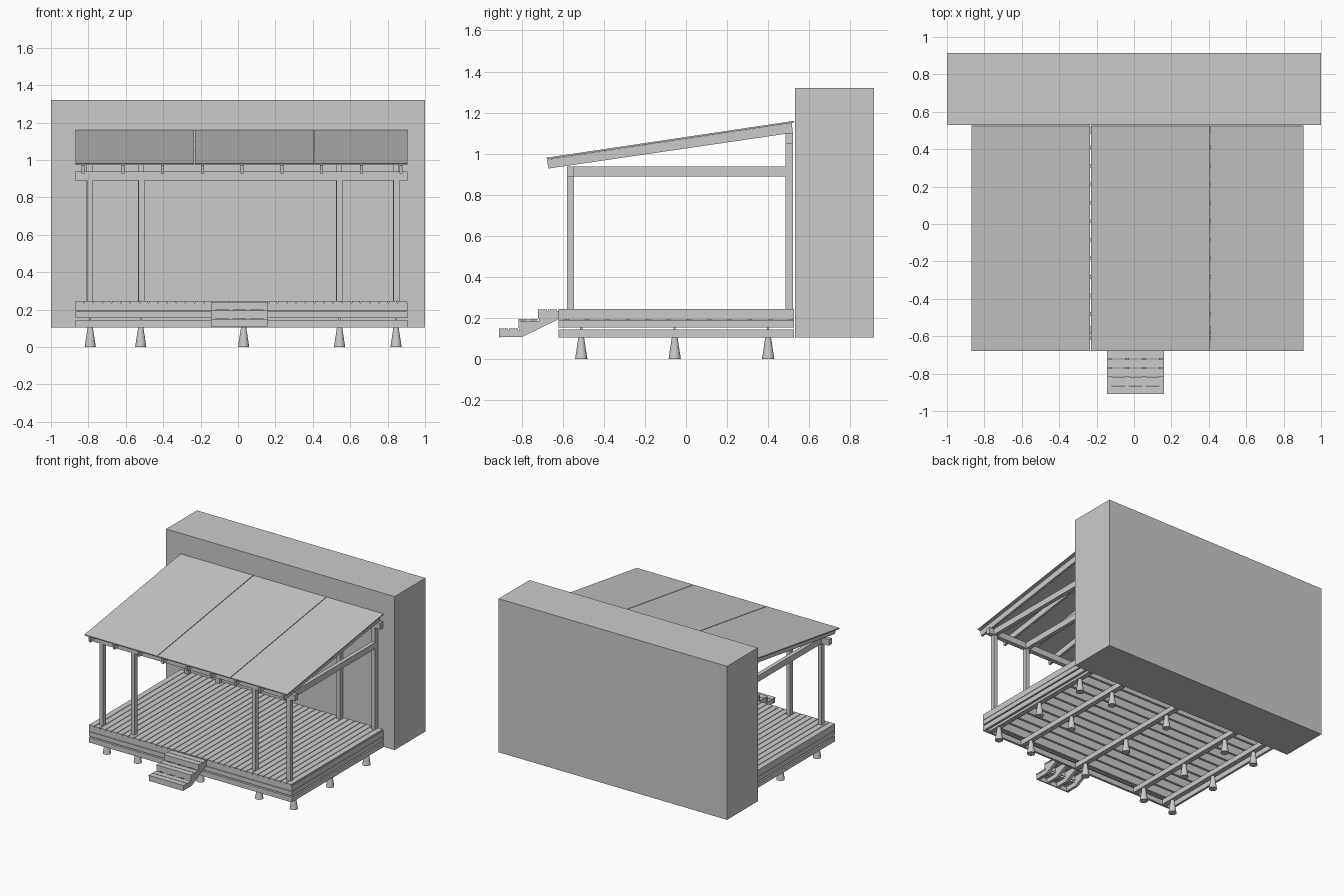
import bpy
import bmesh
import math
from mathutils import Matrix, Vector

old = bpy.data.objects.get("Cube")
if old:
    bpy.data.objects.remove(old, do_unlink=True)

grey = bpy.data.materials.new("plain grey")
grey.use_nodes = True
GREY = (0.6, 0.6, 0.6, 1.0)
grey.diffuse_color = GREY
grey.node_tree.nodes["Principled BSDF"].inputs["Base Color"].default_value = GREY


def finish(name, bm):
    bmesh.ops.recalc_face_normals(bm, faces=bm.faces)
    mesh = bpy.data.meshes.new(name)
    bm.to_mesh(mesh)
    bm.free()
    mesh.materials.append(grey)
    obj = bpy.data.objects.new(name, mesh)
    bpy.context.collection.objects.link(obj)
    return obj


def box(name, x, y, z):
    """Box from (low, high) pairs on each axis."""
    spans = (x, y, z)
    centre = Vector([(a + b) / 2 for a, b in spans])
    size = [b - a for a, b in spans]
    bm = bmesh.new()
    bmesh.ops.create_cube(bm, size=1, matrix=Matrix.Translation(centre) @ Matrix.Diagonal((*size, 1)))
    return finish(name, bm)


def extrude_x(name, profile, x):
    """Extrude a (y, z) profile between two x positions."""
    bm = bmesh.new()
    face = bm.faces.new([bm.verts.new((x[0], *p)) for p in profile])
    moved = bmesh.ops.extrude_face_region(bm, geom=[face])["geom"]
    verts = [v for v in moved if isinstance(v, bmesh.types.BMVert)]
    bmesh.ops.translate(bm, verts=verts, vec=(x[1] - x[0], 0, 0))
    return finish(name, bm)


def around(c, width):
    return (c - width / 2, c + width / 2)


LEFT, RIGHT = -0.87, 0.905
FRONT, BACK = -0.62, 0.525
FRONT_POST = (-0.58, -0.545)
REAR_POST = (0.485, 0.52)
POST_X = (-0.79, -0.515, 0.543, 0.848)
BEAM_X = (-0.79, -0.52, 0.03, 0.543, 0.845)
FOOT_Y = (-0.51, -0.055, 0.4)

# House wall
box("house_wall", (-1, 1), (0.53, 0.915), (0.105, 1.32))

# Footings and ground beams
for x in BEAM_X:
    box("ground_beam", around(x, 0.04), (FRONT + 0.02, BACK), (0.105, 0.145))
    for y in FOOT_Y:
        bm = bmesh.new()
        bmesh.ops.create_cone(bm, cap_ends=True, segments=16, radius1=0.03, radius2=0.014,
                              depth=0.105, matrix=Matrix.Translation((x, y, 0.0525)))
        foot = finish("footing", bm)
        for poly in foot.data.polygons:
            poly.use_smooth = len(poly.vertices) == 4
        box("footing_pin", around(x, 0.01), around(y, 0.01), (0.14, 0.16))

# Skirting boards round the deck, lower and upper rows
for z in ((0.105, 0.145), (0.155, 0.19), (0.193, 0.235)):
    box("front_skirting", (LEFT, RIGHT), (FRONT, FRONT + 0.018), z)
    for x in ((LEFT, LEFT + 0.018), (RIGHT - 0.018, RIGHT)):
        box("side_skirting", x, (FRONT, BACK), z)

# Joists
JOISTS = 12
for i in range(JOISTS):
    y = FRONT + 0.04 + i * (BACK - FRONT - 0.055) / (JOISTS - 1)
    box("joist", (LEFT + 0.018, RIGHT - 0.018), around(y, 0.02), (0.155, 0.235))

# Deck boards
BOARDS = 36
pitch = (RIGHT - LEFT) / BOARDS
for i in range(BOARDS):
    x = LEFT + i * pitch
    box("deck_board", (x, x + pitch - 0.005), (FRONT, BACK), (0.235, 0.245))

# Steps: stringers, treads and risers
RUN, RISE = 0.095, 0.046
stringer = [(-0.905, 0.107), (-0.905, 0.142), (-0.81, 0.142), (-0.81, 0.187),
            (-0.715, 0.187), (-0.715, 0.235), (-0.62, 0.235), (-0.62, 0.195), (-0.80, 0.107)]
for i in range(4):
    extrude_x("stair_stringer", stringer, around(-0.13 + i * 0.092, 0.022))
for i in range(3):
    y, z = -0.91 + i * RUN, 0.15 + i * RISE
    box("stair_riser", (-0.143, 0.158), (y, y + 0.008), (z - RISE + 0.002, z - 0.007))
    for j in range(2):
        y0 = y + j * RUN / 2
        box("stair_tread", (-0.145, 0.16), (y0, y0 + RUN / 2 - 0.004), (z - 0.008, z))

# Posts and tie beams
for x in POST_X:
    box("front_post", around(x, 0.032), FRONT_POST, (0.245, 0.89))
    box("rear_post", around(x - 0.004, 0.032), REAR_POST, (0.245, 1.05))
    box("tie_beam", around(x, 0.032), (FRONT_POST[1], REAR_POST[0]), (0.89, 0.938))
box("front_beam", (LEFT, RIGHT), FRONT_POST, (0.89, 0.938))
box("rear_beam", (LEFT, RIGHT), REAR_POST, (1.05, 1.10))

# Rafters
rafter = [(-0.67, 0.928), (0.52, 1.102), (0.515, 1.15), (-0.677, 0.972)]
for i in range(9):
    extrude_x("rafter", rafter, around(-0.828 + i * 0.2125, 0.017))

# Roof sheets
sheet = [(-0.677, 0.973), (0.526, 1.152), (0.525, 1.16), (-0.678, 0.981)]
for x in ((LEFT, -0.235), (-0.23, 0.405), (0.41, RIGHT)):
    extrude_x("roof_sheet", sheet, x)
